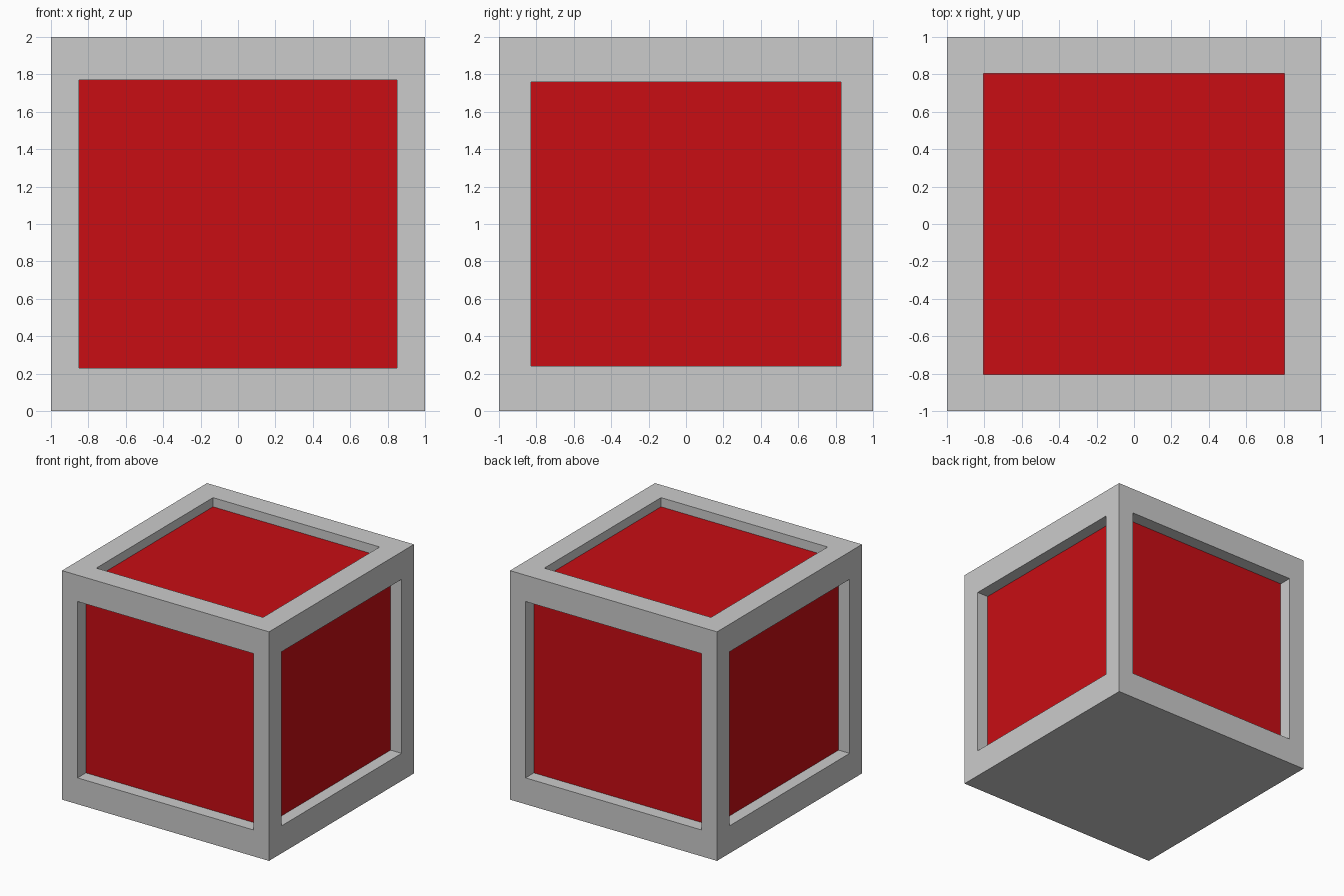
import bpy
import bmesh
from mathutils import Vector

if "Cube" in bpy.data.objects:
    bpy.data.objects.remove(bpy.data.objects["Cube"])

red = bpy.data.materials.new("red_panel")
red.diffuse_color = (0.58, 0.004, 0.007, 1)
red.use_nodes = True
red.node_tree.nodes["Principled BSDF"].inputs["Base Color"].default_value = red.diffuse_color

# Solid cube standing on the ground
bm = bmesh.new()
bmesh.ops.create_cube(bm, size=2)
bmesh.ops.translate(bm, verts=bm.verts, vec=(0, 0, 1))
bm.normal_update()

# Opening half-sizes (x, y, z) and depth, keyed by the axis the face points along
openings = {
    0: (Vector((1, 0.83, 0.76)), 0.107),    # left and right
    1: (Vector((0.85, 1, 0.77)), 0.115),    # front and back
    2: (Vector((0.805, 0.805, 1)), 0.08),   # top
}


def place_corners(face, half, offset):
    """Snap a face's corners to the given half-sizes about the cube centre."""
    for v in face.verts:
        p = v.co - Vector((0, 0, 1))
        v.co = Vector([h if c > 0 else -h for c, h in zip(p, half)])
        v.co += Vector((0, 0, 1)) + offset


# Recessed red panel on every side but the underside
for face in list(bm.faces):
    n = face.normal.copy()
    if n.z < -0.5:
        continue
    axis = max(range(3), key=lambda i: abs(n[i]))
    half, depth = openings[axis]
    for offset in (Vector(), -n * depth):   # frame rim, then recess floor
        bmesh.ops.inset_individual(bm, faces=[face], thickness=0.02)
        place_corners(face, half, offset)
        bm.normal_update()
    face.material_index = 1

mesh = bpy.data.meshes.new("panelled_cube")
bm.to_mesh(mesh)
bm.free()
mesh.materials.append(None)
mesh.materials.append(red)
cube = bpy.data.objects.new("panelled_cube", mesh)
bpy.context.collection.objects.link(cube)
